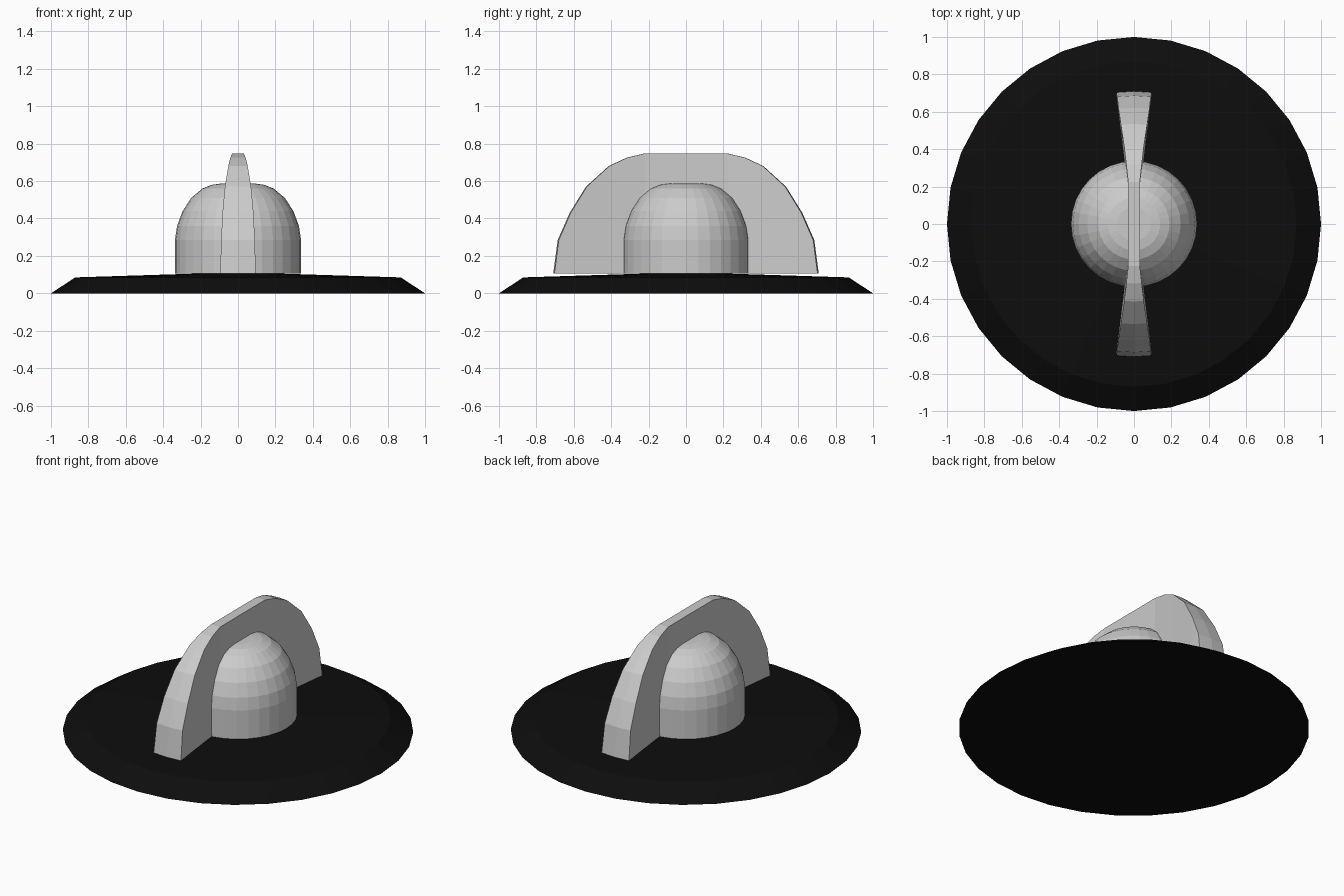
import bpy, bmesh, math

if "Cube" in bpy.data.objects:
    bpy.data.objects.remove(bpy.data.objects["Cube"])

SIDES = 32


def finish(name, bm):
    bmesh.ops.recalc_face_normals(bm, faces=bm.faces)
    mesh = bpy.data.meshes.new(name)
    bm.to_mesh(mesh)
    bm.free()
    obj = bpy.data.objects.new(name, mesh)
    bpy.context.collection.objects.link(obj)
    return obj


def lathe(name, profile):
    """Flat-shaded turned solid from (radius, height) points, capped at both ends."""
    bm = bmesh.new()
    rings = []
    for r, z in profile:
        rings.append([bm.verts.new((r * math.cos(math.tau * i / SIDES),
                                    r * math.sin(math.tau * i / SIDES), z))
                      for i in range(SIDES)])
    for a, b in zip(rings, rings[1:]):
        for i in range(SIDES):
            j = (i + 1) % SIDES
            bm.faces.new((a[i], a[j], b[j], b[i]))
    bm.faces.new(rings[0])
    bm.faces.new(rings[-1])
    return finish(name, bm)


# Black bevelled base disc
base = lathe("base_disc", [(1, 0), (0.87, 0.085), (0.17, 0.107)])
black = bpy.data.materials.new("black")
black.diffuse_color = (0.004, 0.004, 0.004, 1)
black.use_nodes = True
black.node_tree.nodes["Principled BSDF"].inputs["Base Color"].default_value = black.diffuse_color
base.data.materials.append(black)

# Central dome
lathe("dome", [(0.337, 0.105), (0.337, 0.285), (0.326, 0.36), (0.296, 0.44),
               (0.25, 0.51), (0.19, 0.56), (0.14, 0.58), (0.09, 0.587)])

# Arched grip: (radius, height, half width at top), widening toward the ends
half = [(0.71, 0.105, 0.095), (0.686, 0.285, 0.09), (0.622, 0.43, 0.083),
        (0.535, 0.57, 0.07), (0.414, 0.68, 0.052), (0.318, 0.725, 0.041),
        (0.225, 0.747, 0.031)]
profile = [(-r, z, w) for r, z, w in half] + [(r, z, w) for r, z, w in reversed(half)]
bm = bmesh.new()
rows = []
for r, z, w in profile:
    y = math.copysign(math.sqrt(r * r - w * w), r)
    low = 0.03 + max(0, abs(r) - 0.17) * 0.065 / 0.54
    top = [bm.verts.new(p) for p in ((-w, y, z), (0, r, z), (w, y, z))]
    if z > 0.11:
        bottom = [bm.verts.new(p) for p in ((-low, y, 0.105), (0, r, 0.105), (low, y, 0.105))]
    else:
        bottom = top
    rows.append((top, bottom))
for (t0, b0), (t1, b1) in zip(rows, rows[1:]):
    for k in (0, 1):
        bm.faces.new((t0[k], t0[k + 1], t1[k + 1], t1[k]))
        bm.faces.new((b0[k], b1[k], b1[k + 1], b0[k + 1]))
    for k in (0, 2):
        corners = list(dict.fromkeys((b0[k], b1[k], t1[k], t0[k])))
        bm.faces.new(corners)
finish("arched_grip", bm)
